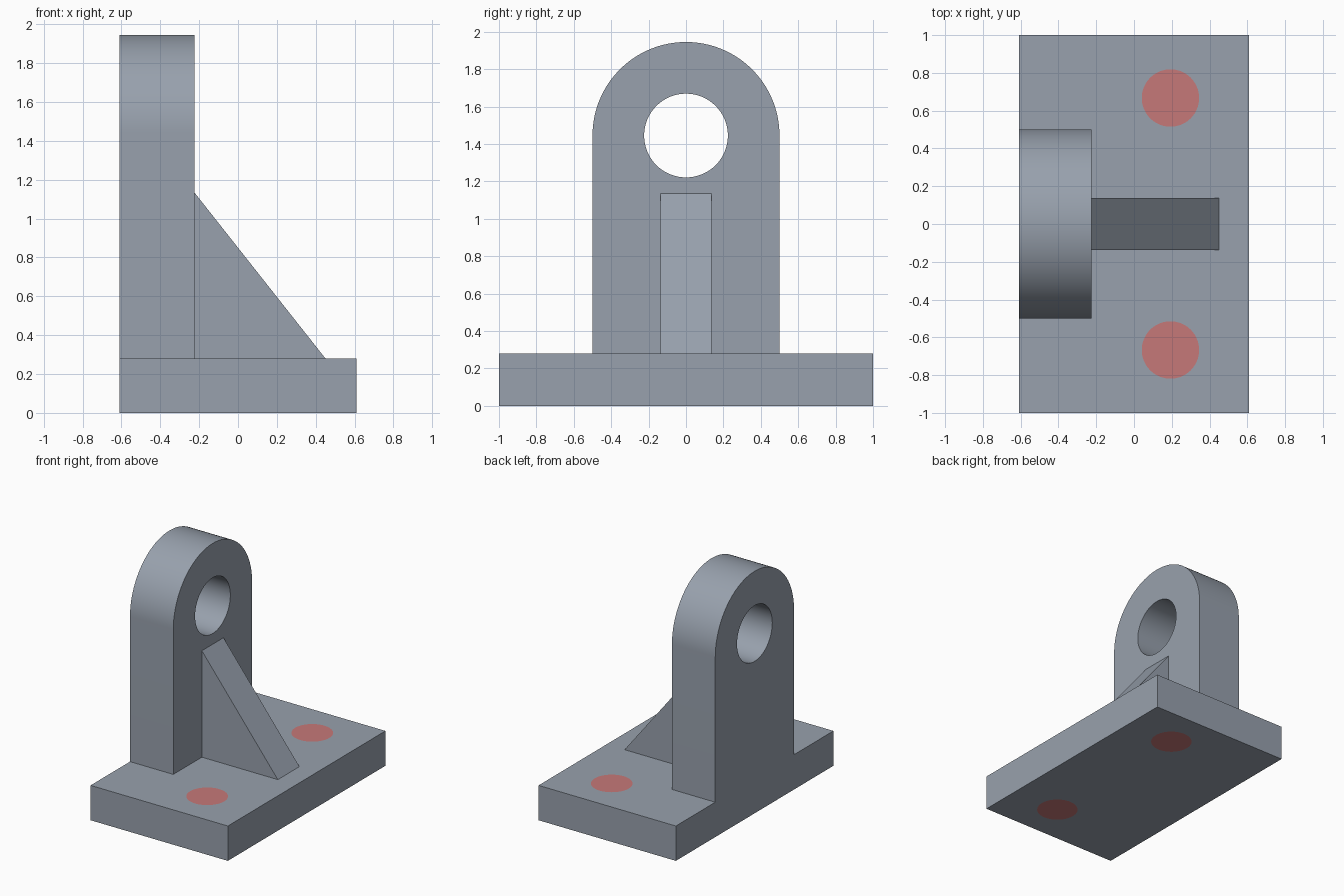
import bpy
import bmesh
import math
from mathutils import Vector

if "Cube" in bpy.data.objects:
    bpy.data.objects.remove(bpy.data.objects["Cube"])


def material(name, rgb):
    m = bpy.data.materials.new(name)
    m.diffuse_color = (*rgb, 1.0)
    m.use_nodes = True
    m.node_tree.nodes["Principled BSDF"].inputs["Base Color"].default_value = m.diffuse_color
    return m


GREY = material("steel grey", (0.314, 0.356, 0.418))
RED = material("bolt spot red", (0.565, 0.191, 0.191))


def arc(cu, cv, r, start=0.0, end=2 * math.pi, n=64):
    """Points on an arc; a full circle leaves out the repeated last point."""
    full = end - start > 6.28
    count = n if full else n + 1
    return [(cu + r * math.cos(start + (end - start) * i / n),
             cv + r * math.sin(start + (end - start) * i / n)) for i in range(count)]


def prism(name, loops, place, depth, mat):
    """Fill an outline (with optional hole loops) and extrude it into a solid."""
    bm = bmesh.new()
    for loop in loops:
        vs = [bm.verts.new(place(u, v)) for u, v in loop]
        for a, b in zip(vs, vs[1:] + vs[:1]):
            bm.edges.new((a, b))
    depth = Vector(depth)
    bmesh.ops.triangle_fill(bm, edges=bm.edges[:], use_beauty=True,
                            normal=depth.normalized())
    out = bmesh.ops.extrude_face_region(bm, geom=bm.faces[:], use_keep_orig=True)
    moved = [g for g in out["geom"] if isinstance(g, bmesh.types.BMVert)]
    bmesh.ops.translate(bm, verts=moved, vec=depth)
    bmesh.ops.recalc_face_normals(bm, faces=bm.faces[:])
    # smooth curved walls, sharp rims
    for f in bm.faces:
        f.smooth = True
    for e in bm.edges:
        e.smooth = e.calc_face_angle(math.pi) < math.radians(30)
    mesh = bpy.data.meshes.new(name)
    bm.to_mesh(mesh)
    bm.free()
    mesh.materials.append(mat)
    obj = bpy.data.objects.new(name, mesh)
    bpy.context.collection.objects.link(obj)
    return obj


BACK, FACE, FRONT = -0.61, -0.225, 0.61   # x of back edge, upright face, front edge
BASE_H = 0.28
EYE_Z = 1.445

# Base plate with two round openings
spots = [arc(0.193, s * 0.667, 0.152) for s in (-1, 1)]
plate = [(BACK, -1), (FRONT, -1), (FRONT, 1), (BACK, 1)]
prism("base_plate", [plate] + spots, lambda u, v: (u, v, 0), (0, 0, BASE_H), GREY)

# Flush red plugs filling the openings
for side, loop in zip(("front", "back"), spots):
    prism(side + "_bolt_plug", [loop], lambda u, v: (u, v, 0), (0, 0, BASE_H), RED)

# Upright with rounded top and through hole
outline = [(-0.5, BASE_H), (0.5, BASE_H)] + arc(0, EYE_Z, 0.5, 0, math.pi, 64)
prism("upright", [outline, arc(0, EYE_Z, 0.224)],
      lambda u, v: (BACK, u, v), (FACE - BACK, 0, 0), GREY)

# Triangular stiffening rib
prism("rib", [[(FACE, BASE_H), (0.45, BASE_H), (FACE, 1.135)]],
      lambda u, v: (u, -0.137, v), (0, 0.274, 0), GREY)
